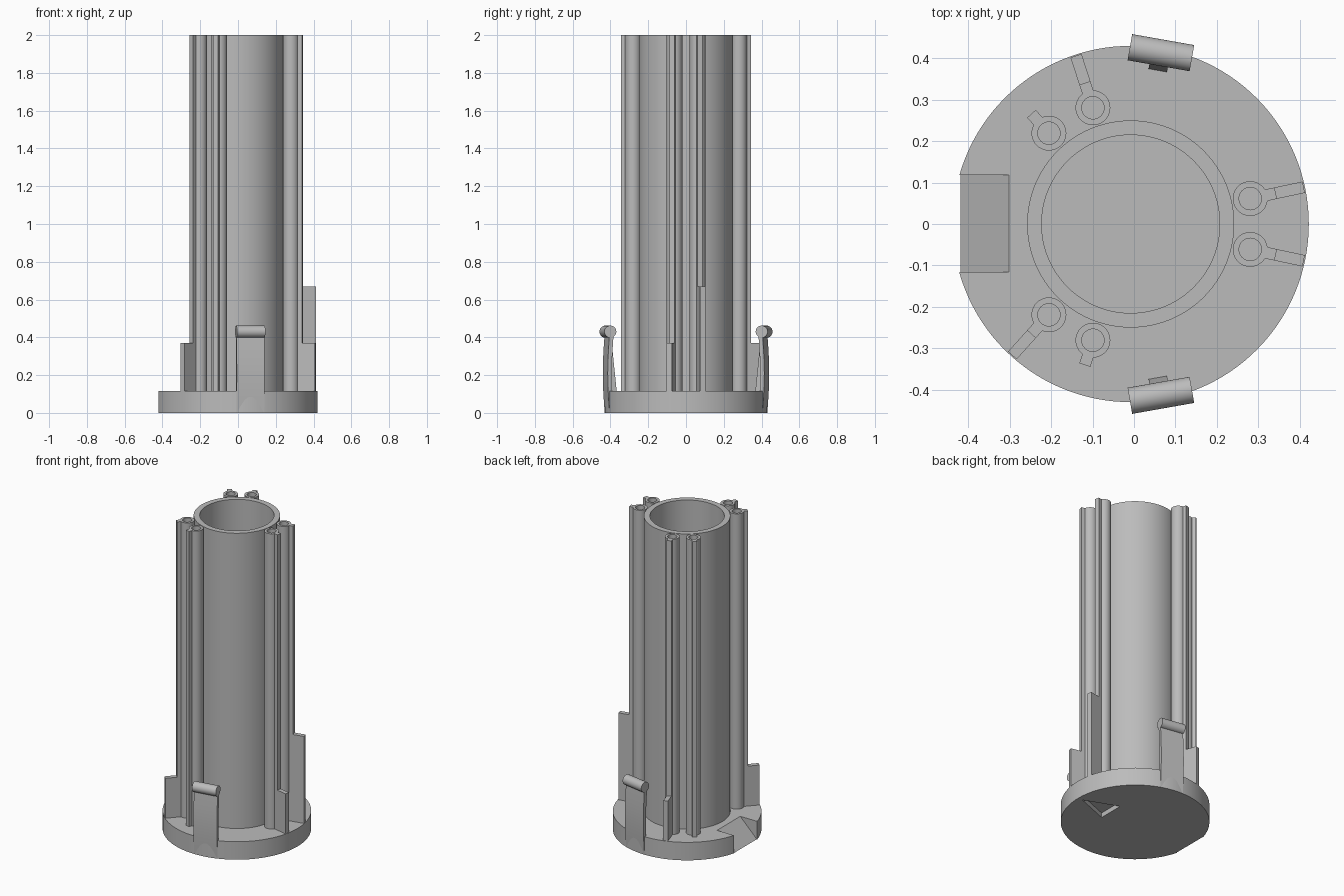
import bpy, bmesh, math
from mathutils import Vector, Matrix

if "Cube" in bpy.data.objects:
    bpy.data.objects.remove(bpy.data.objects["Cube"])

CX = -0.008                 # axis of the whole part
DISC_R, DISC_H, TOP = 0.43, 0.115, 2.0

grey = bpy.data.materials.new("plain_grey")
grey.diffuse_color = (0.5, 0.5, 0.5, 1)
grey.use_nodes = True
grey.node_tree.nodes["Principled BSDF"].inputs["Base Color"].default_value = grey.diffuse_color


def finish(bm, name, smooth=True):
    """Turn a bmesh into a grey object with sharp edges kept."""
    bmesh.ops.recalc_face_normals(bm, faces=bm.faces)
    mesh = bpy.data.meshes.new(name)
    bm.to_mesh(mesh)
    bm.free()
    ob = bpy.data.objects.new(name, mesh)
    bpy.context.collection.objects.link(ob)
    mesh.materials.append(grey)
    if smooth:
        shade(ob)
    return ob


def shade(ob):
    bpy.ops.object.select_all(action='DESELECT')
    ob.select_set(True)
    bpy.context.view_layer.objects.active = ob
    bpy.ops.object.shade_smooth_by_angle(angle=math.radians(30))


def prism(name, points, offset, smooth=True):
    """Extrude a planar polygon of 3D points along an offset."""
    bm = bmesh.new()
    face = bm.faces.new([bm.verts.new(p) for p in points])
    res = bmesh.ops.extrude_face_region(bm, geom=[face], use_keep_orig=True)
    verts = [g for g in res["geom"] if isinstance(g, bmesh.types.BMVert)]
    bmesh.ops.translate(bm, verts=verts, vec=Vector(offset))
    return finish(bm, name, smooth)


def tube(name, x, y, r_out, r_in, z0, z1, n):
    """Hollow cylinder from a rectangular section swept round."""
    bm = bmesh.new()
    section = [(r_out, z0), (r_out, z1), (r_in, z1), (r_in, z0)]
    rings = []
    for i in range(n):
        a = 2 * math.pi * i / n
        rings.append([bm.verts.new((x + r * math.cos(a), y + r * math.sin(a), z))
                      for r, z in section])
    for i in range(n):
        a, b = rings[i], rings[(i + 1) % n]
        for k in range(4):
            bm.faces.new((a[k], b[k], b[(k + 1) % 4], a[(k + 1) % 4]))
    return finish(bm, name)


def radial(angle):
    """Outward and sideways unit vectors at an angle in degrees."""
    a = math.radians(angle)
    return Vector((math.cos(a), math.sin(a), 0)), Vector((-math.sin(a), math.cos(a), 0))


def slab(name, angle, profile, width, smooth=True):
    """Extrude an (r, z) profile sideways, centred on a radial direction."""
    out, side = radial(angle)
    base = Vector((CX, 0, 0)) - side * width / 2
    pts = [base + out * r + Vector((0, 0, z)) for r, z in profile]
    return prism(name, pts, side * width, smooth)


# base disc
base = prism("base_disc", [(CX + DISC_R * math.cos(2 * math.pi * i / 128),
                            DISC_R * math.sin(2 * math.pi * i / 128), 0)
                           for i in range(128)], (0, 0, DISC_H), False)

# sloping notch in the left rim, and arrow recess underneath
slope = DISC_H / 0.117
ramp = prism("notch_cutter", [(-0.302, -0.116, DISC_H), (-0.302, -0.116, 0.2),
                              (-0.50, -0.116, 0.2),
                              (-0.50, -0.116, DISC_H - 0.198 * slope)],
             (0, 0.234, 0), False)
arrow = prism("arrow_cutter", [(0.39, 0, -0.05), (0.175, 0.083, -0.05),
                               (0.175, -0.083, -0.05)], (0, 0, 0.08), False)
for cutter in (ramp, arrow):
    mod = base.modifiers.new("cut", 'BOOLEAN')
    mod.operation, mod.solver, mod.object = 'DIFFERENCE', 'EXACT', cutter
    bpy.context.view_layer.objects.active = base
    bpy.ops.object.modifier_apply(modifier=mod.name)
    bpy.data.objects.remove(cutter)
shade(base)

# main tube
tube("main_tube", CX, 0, 0.25, 0.215, 0.10, TOP, 96)

# six small tubes in three pairs, each with a full-height rib;
# most ribs also have a lower fin reaching out to the rim
fin_tops = {12: 0.67, -12: 0.37, 108: 0.37, 228: 0.37}
for angle in (12, -12, 108, 132, 228, 252):
    out, _ = radial(angle)
    tube("small_tube", CX + 0.295 * out.x, 0.295 * out.y, 0.042, 0.027, 0.10, TOP, 40)
    profile = [(0.33, 0.10), (0.358, 0.10), (0.358, TOP), (0.33, TOP)]
    if angle in fin_tops:
        h = fin_tops[angle]
        profile = [(0.33, 0.10), (0.427, 0.10), (0.427, h), (0.358, h),
                   (0.358, TOP), (0.33, TOP)]
    slab("rib", angle, profile, 0.028, False)

# two spring clips, front and back: bowed arm, rounded bar, inner gusset
for angle in (80, -80):
    heights = [0.42 * i / 10 for i in range(11)]
    outer = [(0.424 + 0.010 * math.sin(math.pi * z / 0.42), z) for z in heights]
    inner = [(r - 0.022, z) for r, z in reversed(outer)]
    slab("clip_arm", angle, outer + inner, 0.15)
    bar = [(0.420 + 0.032 * math.cos(2 * math.pi * i / 32),
            0.430 + 0.032 * math.sin(2 * math.pi * i / 32)) for i in range(32)]
    slab("clip_bar", angle, bar, 0.152)
    slab("clip_gusset", angle, [(0.375, 0.10), (0.42, 0.10), (0.415, 0.36),
                                (0.402, 0.36)], 0.045, False)
